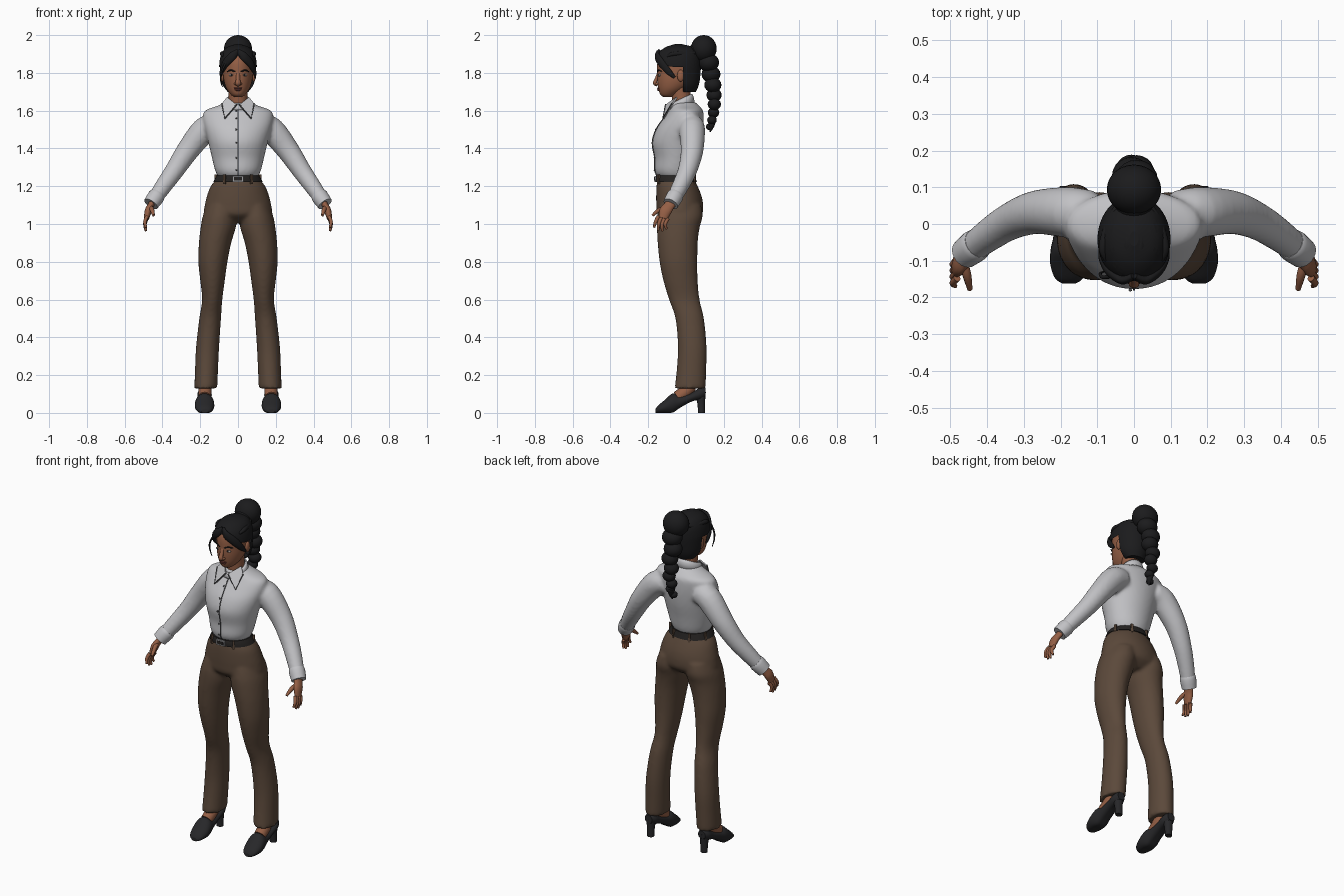
import bpy, bmesh, math
from mathutils import Vector, Matrix

if "Cube" in bpy.data.objects:
    bpy.data.objects.remove(bpy.data.objects["Cube"])


def material(name, r, g, b):
    m = bpy.data.materials.new(name)
    m.use_nodes = True
    m.diffuse_color = (r, g, b, 1)
    m.node_tree.nodes["Principled BSDF"].inputs["Base Color"].default_value = (r, g, b, 1)
    return m


SHIRT = material("shirt_grey", .54, .54, .56)
TROUSERS = material("trouser_brown", .105, .066, .043)
SKIN = material("skin", .30, .115, .06)
HAIR = material("hair_black", .011, .011, .012)
SHOE = material("shoe_charcoal", .02, .02, .022)
SEAM = material("seam_grey", .1, .1, .105)
BELT = material("belt_black", .018, .016, .015)
METAL = material("buckle_metal", .35, .35, .36)
LIP = material("lip", .17, .05, .04)
EYE = material("eye_white", .5, .45, .42)


def spline(rows, k=4):
    """Smooth interpolation of equal-length tuples."""
    p = [rows[0]] + list(rows) + [rows[-1]]
    out = []
    for a, b, c, d in zip(p, p[1:], p[2:], p[3:]):
        for i in range(k):
            t = i / k
            out.append(tuple(.5 * (2 * q + (r - o) * t + (2 * o - 5 * q + 4 * r - s) * t * t
                                   + (3 * q - o - 3 * r + s) * t ** 3)
                             for o, q, r, s in zip(a, b, c, d)))
    return out + [tuple(rows[-1])]


def loft(bm, rings, caps=True):
    vs = [[bm.verts.new(p) for p in ring] for ring in rings]
    n = len(vs[0])
    for a, b in zip(vs, vs[1:]):
        for i in range(n):
            bm.faces.new((a[i], a[(i + 1) % n], b[(i + 1) % n], b[i]))
    if caps:
        bm.faces.new(vs[0])
        bm.faces.new(vs[-1])


def stack(bm, rows, side=1, n=40, caps=True, k=4):
    """Horizontal ovals from rows of (z, x_min, x_max, y_front, y_back)."""
    loft(bm, [[(side * ((x0 + x1) / 2 + (x1 - x0) / 2 * math.cos(i * math.tau / n)),
                (y0 + y1) / 2 + (y1 - y0) / 2 * math.sin(i * math.tau / n), z)
               for i in range(n)] for z, x0, x1, y0, y1 in spline(rows, k)], caps)


def sym(rows):
    return [(z, -w, w, y0, y1) for z, w, y0, y1 in rows]


def tube(bm, rows, side=1, wide=1, ref=(0, 1, 0), n=14, k=4):
    """Tube through rows of (x, y, z, radius), widened along ref."""
    pts = spline(rows, k)
    rings = []
    for i, (x, y, z, r) in enumerate(pts):
        a, b = pts[max(i - 1, 0)], pts[min(i + 1, len(pts) - 1)]
        t = (Vector(b[:3]) - Vector(a[:3])).normalized()
        u = Vector(ref)
        u = (u - t * u.dot(t)).normalized()
        v = t.cross(u)
        ring = [Vector((x, y, z)) + r * (wide * math.cos(q) * u + math.sin(q) * v)
                for q in (j * math.tau / n for j in range(n))]
        rings.append([(side * p.x, p.y, p.z) for p in ring])
    loft(bm, rings)


def ball(bm, c, r, seg=20):
    m = Matrix.Translation(c) @ Matrix.Diagonal((*r, 1))
    bmesh.ops.create_uvsphere(bm, u_segments=seg, v_segments=seg // 2, radius=1, matrix=m)


def box(bm, c, size, turn=0):
    m = Matrix.Translation(c) @ Matrix.Rotation(turn, 4, "Z") @ Matrix.Diagonal((*size, 1))
    bmesh.ops.create_cube(bm, size=1, matrix=m)


def part(name, mat, build, fuse=0, thick=0, flat=False):
    bm = bmesh.new()
    build(bm)
    bmesh.ops.recalc_face_normals(bm, faces=bm.faces)
    for f in bm.faces:
        f.smooth = not flat and len(f.verts) < 5
    me = bpy.data.meshes.new(name)
    bm.to_mesh(me)
    bm.free()
    me.materials.append(mat)
    ob = bpy.data.objects.new(name, me)
    bpy.context.collection.objects.link(ob)
    if fuse:
        m = ob.modifiers.new("fuse", "REMESH")
        m.mode, m.voxel_size, m.use_smooth_shade = "VOXEL", fuse, True
        m = ob.modifiers.new("soften", "SMOOTH")
        m.iterations = 5
    if thick:
        ob.modifiers.new("thickness", "SOLIDIFY").thickness = thick
    return ob


SIDES = ((1, "left"), (-1, "right"))

# Shirt body and sleeves fused into one surface
torso = sym([(1.25, .105, -.15, .04), (1.285, .122, -.165, .052), (1.35, .138, -.165, .065),
             (1.43, .157, -.178, .083), (1.5, .175, -.158, .092), (1.56, .186, -.118, .094),
             (1.6, .175, -.09, .09), (1.625, .11, -.082, .07), (1.645, .065, -.075, .05)])
sleeve = [(.11, .03, 1.52, .06), (.175, .032, 1.5, .069), (.265, .032, 1.39, .06),
          (.335, .008, 1.285, .051), (.395, -.03, 1.2, .045), (.45, -.073, 1.12, .038)]


def shirt(bm):
    stack(bm, torso)
    for s, _ in SIDES:
        tube(bm, sleeve, s, n=24)


part("shirt", SHIRT, shirt, fuse=.01)

# Button line, buttons and collar
front = [(0, y0 - .001, z, .0028) for z, _, _, y0, _ in spline(torso)[1:-4]]
part("placket_seam", SEAM, lambda bm: tube(bm, front, n=8, k=1))


def buttons(bm):
    for x, y, z, _ in front[3::4]:
        ball(bm, (-.01, y - .001, z), (.005, .004, .005), 10)


part("shirt_buttons", SEAM, buttons)


def collar_band(bm):
    n = 32
    loft(bm, [[(w * math.cos(q), -.03 + d * math.sin(q), z + tilt * math.sin(q))
               for q in (i * math.tau / n for i in range(n))]
              for w, d, z, tilt in ((.078, .078, 1.62, .015), (.068, .07, 1.65, .026),
                                    (.058, .062, 1.662, .028))], False)


part("collar_band", SHIRT, collar_band, thick=.006)
flap = [(.008, -.108, 1.632), (.07, -.122, 1.56), (.086, -.075, 1.638), (.058, -.052, 1.672)]
for s, label in SIDES:
    edge = [(s * x, y, z) for x, y, z in flap]
    part(label + "_collar_flap", SHIRT, lambda bm: bm.faces.new([bm.verts.new(p) for p in edge]),
         thick=.008, flat=True)
    part(label + "_collar_edge", SEAM,
         lambda bm: tube(bm, [(*p, .0035) for p in edge[:3]], ref=(0, .3, 1), n=8, k=1))
    # Cuff
    part(label + "_cuff", SHIRT, lambda bm: tube(
        bm, [(.425, -.053, 1.157, .041), (.434, -.06, 1.144, .045), (.461, -.081, 1.106, .041)], s, n=24, k=2))

# Trousers
hips = sym([(1.245, .107, -.15, .04), (1.2, .145, -.156, .062), (1.15, .164, -.158, .082),
            (1.1, .176, -.157, .091), (1.05, .176, -.15, .085), (1.01, .1, -.1, .04)])
leg = [(1.1, .01, .165, -.14, .08), (1.04, .006, .187, -.152, .088), (.98, .012, .198, -.154, .072),
       (.9, .036, .207, -.15, .062), (.8, .056, .21, -.14, .06), (.7, .07, .2, -.12, .062),
       (.6, .083, .19, -.09, .072), (.5, .09, .205, -.056, .095), (.35, .1, .222, -.043, .109),
       (.22, .106, .228, -.05, .107), (.13, .11, .231, -.061, .104)]


def trousers(bm):
    stack(bm, hips)
    for s, _ in SIDES:
        stack(bm, leg, s)


part("trousers", TROUSERS, trousers, fuse=.01)

# Belt, loops and buckle
part("belt", BELT, lambda bm: stack(bm, sym([(1.222, .131, -.163, .058), (1.24, .122, -.163, .052),
                                             (1.257, .112, -.159, .047)])))


def loops(bm):
    for deg in (-55, -125, 20, 160, 65, 115):
        q = math.radians(deg)
        box(bm, (.124 * math.cos(q), -.055 + .11 * math.sin(q), 1.236), (.012, .012, .05), q + math.pi / 2)


part("belt_loops", TROUSERS, loops, flat=True)
part("buckle", METAL, lambda bm: box(bm, (0, -.164, 1.239), (.056, .008, .032)), flat=True)
part("buckle_opening", BELT, lambda bm: box(bm, (0, -.167, 1.239), (.04, .006, .018)), flat=True)

# Shoes and hands
shoe = [(-.162, 0, .018, .018), (-.148, 0, .036, .038), (-.11, 0, .066, .051), (-.07, .002, .097, .05),
        (-.03, .028, .09, .042), (.03, .06, .105, .038), (.075, .072, .13, .037), (.104, .088, .13, .024)]


def shoe_upper(bm, s):
    n = 24
    loft(bm, [[(s * (.177 + w * math.cos(q)), y, max(lo, (lo + hi) / 2 + .57 * (hi - lo) * math.sin(q)))
               for q in (i * math.tau / n for i in range(n))] for y, lo, hi, w in spline(shoe)])


def hand(bm, s):
    tube(bm, [(.445, -.068, 1.13, .02), (.462, -.088, 1.098, .017), (.475, -.108, 1.07, .019),
              (.484, -.122, 1.03, .014)], s, wide=1.7)
    tube(bm, [(.465, -.1, 1.09, .012), (.455, -.14, 1.075, .012), (.447, -.178, 1.045, .007)],
         s, ref=(1, 0, 0), n=10)
    for i in range(4):
        y, z = -.147 + .017 * i, 1.04 - .004 * i
        drop = (.058, .07, .07, .055)[i]
        tube(bm, [(.482, y, z, .01), (.493, y - .014, z - drop / 2, .0095),
                  (.487, y - .022 + .005 * i, z - drop, .006)], s, n=10)


for s, label in SIDES:
    part(label + "_shoe", SHOE, lambda bm: shoe_upper(bm, s))
    part(label + "_shoe_heel", SHOE, lambda bm: stack(
        bm, [(.11, .145, .209, .035, .105), (.06, .154, .2, .058, .101), (0, .157, .197, .064, .1)], s, n=20))
    part(label + "_foot", SKIN, lambda bm: tube(
        bm, [(.172, .03, .2, .033), (.174, .015, .13, .035), (.177, -.045, .082, .034)], s))
    part(label + "_hand", SKIN, lambda bm: hand(bm, s))

# Neck and head
part("neck", SKIN, lambda bm: tube(bm, [(0, -.015, 1.6, .055), (0, -.025, 1.67, .05), (0, -.03, 1.76, .052)], n=24))
part("head", SKIN, lambda bm: stack(bm, sym([
    (1.672, .018, -.118, -.07), (1.685, .037, -.136, -.045), (1.715, .06, -.146, .0),
    (1.755, .074, -.152, .04), (1.8, .079, -.153, .062), (1.86, .08, -.15, .068),
    (1.91, .068, -.125, .055), (1.935, .03, -.08, .01)])))


def features(bm):
    tube(bm, [(0, -.146, 1.8, .007), (0, -.158, 1.765, .009), (0, -.164, 1.745, .011), (0, -.152, 1.735, .008)],
         wide=1.3, ref=(1, 0, 0))
    for s, _ in SIDES:
        ball(bm, (s * .012, -.154, 1.742), (.009, .01, .008), 12)
        ball(bm, (s * .083, -.028, 1.785), (.011, .019, .032), 16)


part("nose_and_ears", SKIN, features)
part("lips", LIP, lambda bm: [ball(bm, (0, -.142, z), (w, .011, .006), 14)
                              for z, w in ((1.719, .023), (1.71, .019))])
part("eyes", EYE, lambda bm: [ball(bm, (s * .034, -.139, 1.788), (.015, .0085, .0065), 14) for s, _ in SIDES])
part("irises", HAIR, lambda bm: [ball(bm, (s * .034, -.144, 1.788), (.006, .005, .006), 12) for s, _ in SIDES])
part("eyebrows", HAIR, lambda bm: [tube(bm, [(.015, -.151, 1.806, .003), (.037, -.145, 1.814, .004),
                                             (.057, -.127, 1.807, .002)], s, n=8) for s, _ in SIDES])


# Hair drawn back, cut open along the hairline
def hair_cap(bm):
    stack(bm, sym([(1.7, .055, -.035, .052), (1.74, .083, -.1, .069), (1.8, .096, -.15, .077),
                   (1.85, .099, -.163, .078), (1.9, .088, -.15, .07), (1.935, .06, -.11, .04),
                   (1.952, .012, -.06, -.02)]), n=48)
    for co, no in (((0, -.015, 0), (0, 1, 0)), ((0, 0, 1.89), (.6, 0, 1)), ((0, 0, 1.89), (-.6, 0, 1))):
        bmesh.ops.bisect_plane(bm, geom=bm.verts[:] + bm.edges[:] + bm.faces[:], plane_co=co, plane_no=no)
    face = []
    for f in bm.faces:
        c = f.calc_center_median()
        if c.y < -.015 and c.z < 1.89 - .6 * abs(c.x):
            face.append(f)
    bmesh.ops.delete(bm, geom=face, context="FACES")


part("hair_cap", HAIR, hair_cap)


def fringe(bm):
    for s, _ in SIDES:
        tube(bm, [(.0, -.14, 1.915, .008), (.03, -.152, 1.888, .013), (.065, -.13, 1.852, .013),
                  (.086, -.095, 1.81, .01), (.092, -.06, 1.775, .004)], s, wide=1.7, ref=(0, 0, 1))
        for i in range(4):  # combed locks over the crown
            x = .018 + .022 * i
            tube(bm, [(x * .9, -.135 + .012 * i, 1.9 - .004 * i, .006), (x, -.06, 1.938 - .012 * i, .012),
                      (x * .7, .02, 1.925 - .008 * i, .012), (x * .3, .07, 1.915, .008)], s, ref=(1, 0, 0))
    # Loose strand at the right temple
    tube(bm, [(-.06, -.142, 1.86, .006), (-.085, -.145, 1.81, .005), (-.092, -.135, 1.765, .004),
              (-.082, -.13, 1.725, .002)], n=8)


part("hair_fringe", HAIR, fringe)


def ponytail(bm):
    ball(bm, (0, .05, 1.91), (.05, .04, .045))
    ball(bm, (0, .094, 1.928), (.074, .068, .072), 28)
    for i in range(8):
        r = .058 - .0052 * i
        y = .12 + .03 * math.sin(i * .42)
        ball(bm, ((-1) ** i * .007, y, 1.855 - .064 * i + .0022 * i * i), (r, r * .95, r * .85))
    tube(bm, [(0, .14, 1.56, .022), (.004, .135, 1.52, .015), (0, .128, 1.488, .003)])


part("ponytail", HAIR, ponytail)
